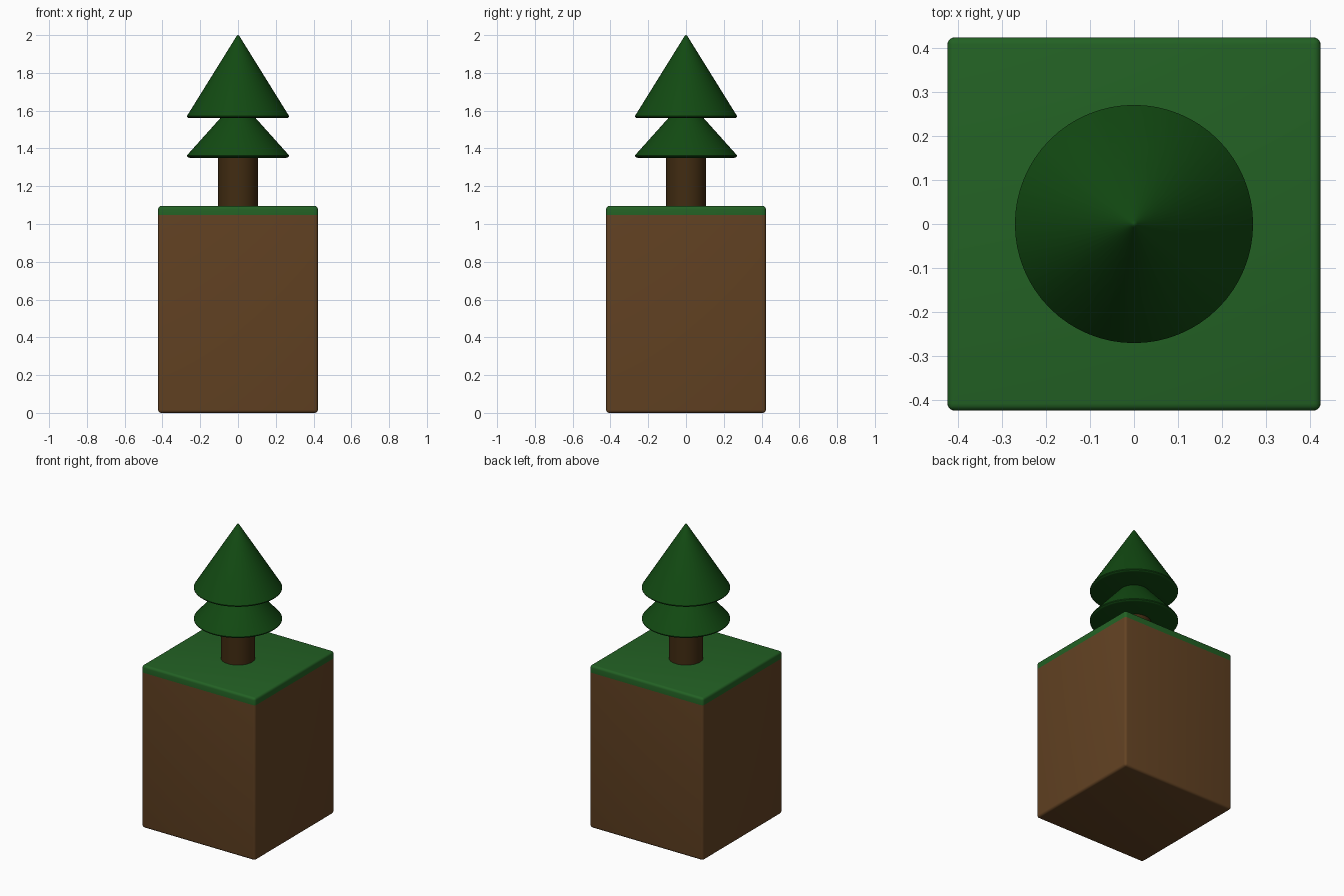
import bpy, bmesh, math
from mathutils import Matrix

if "Cube" in bpy.data.objects:
    bpy.data.objects.remove(bpy.data.objects["Cube"], do_unlink=True)


def material(name, rgb):
    m = bpy.data.materials.new(name)
    m.use_nodes = True
    m.diffuse_color = (*rgb, 1)
    bsdf = m.node_tree.nodes["Principled BSDF"]
    bsdf.inputs["Base Color"].default_value = (*rgb, 1)
    bsdf.inputs["Roughness"].default_value = 0.8
    return m


soil = material("soil brown", (0.125, 0.055, 0.0165))
grass = material("grass green", (0.0165, 0.120, 0.0175))
bark = material("bark brown", (0.054, 0.025, 0.006))
needles = material("needle green", (0.006, 0.068, 0.006))


def finish(name, bm, mats):
    bmesh.ops.recalc_face_normals(bm, faces=bm.faces)
    mesh = bpy.data.meshes.new(name)
    bm.to_mesh(mesh)
    bm.free()
    for m in mats:
        mesh.materials.append(m)
    ob = bpy.data.objects.new(name, mesh)
    bpy.context.collection.objects.link(ob)
    bpy.ops.object.select_all(action="DESELECT")
    ob.select_set(True)
    bpy.context.view_layer.objects.active = ob
    bpy.ops.object.shade_smooth_by_angle(angle=math.radians(35))
    return ob


def lathe(name, profile, mat, steps=64):
    """Spin a (radius, height) profile about the z axis."""
    bm = bmesh.new()
    verts = [bm.verts.new((r, 0, z)) for r, z in profile]
    edges = [bm.edges.new(pair) for pair in zip(verts, verts[1:])]
    bmesh.ops.spin(bm, geom=verts + edges, cent=(0, 0, 0), axis=(0, 0, 1),
                   angle=math.tau, steps=steps, use_merge=True)
    bmesh.ops.remove_doubles(bm, verts=bm.verts, dist=1e-5)
    return finish(name, bm, [mat])


def foliage(name, base, slope_start, top_r, top, tip):
    """Cone tier with a softly rounded rim and a closed underside."""
    rim = [(0.255, base), (0.263, base + 0.002), (0.269, base + 0.007),
           (0.270, base + 0.012), (0.267, slope_start)]
    return lathe(name, [(0, base)] + rim + [(top_r, top), (top_r * 0.5, tip - 0.002), (0, tip)], needles)


# Square block of ground with softened edges, grass above the cut line
SIDE, HEIGHT, GRASS_Z = 0.846, 1.095, 1.047
bm = bmesh.new()
bmesh.ops.create_cube(bm, size=1, matrix=Matrix.Translation((0, 0, HEIGHT / 2))
                      @ Matrix.Diagonal((SIDE, SIDE, HEIGHT, 1)))
bmesh.ops.bevel(bm, geom=bm.edges[:], offset=0.016, segments=4, profile=0.5, affect="EDGES")
bmesh.ops.bisect_plane(bm, geom=bm.verts[:] + bm.edges[:] + bm.faces[:],
                       plane_co=(0, 0, GRASS_Z), plane_no=(0, 0, 1))
for f in bm.faces:
    f.material_index = int(f.calc_center_median().z > GRASS_Z)
finish("ground_block", bm, [soil, grass])

# Trunk
lathe("trunk", [(0, 1.08), (0.105, 1.08), (0.105, 1.38), (0, 1.38)], bark)

# Two foliage tiers
foliage("lower_foliage", 1.35, 1.367, 0.085, 1.570, 1.575)
foliage("upper_foliage", 1.56, 1.577, 0.008, 1.994, 2.0)
